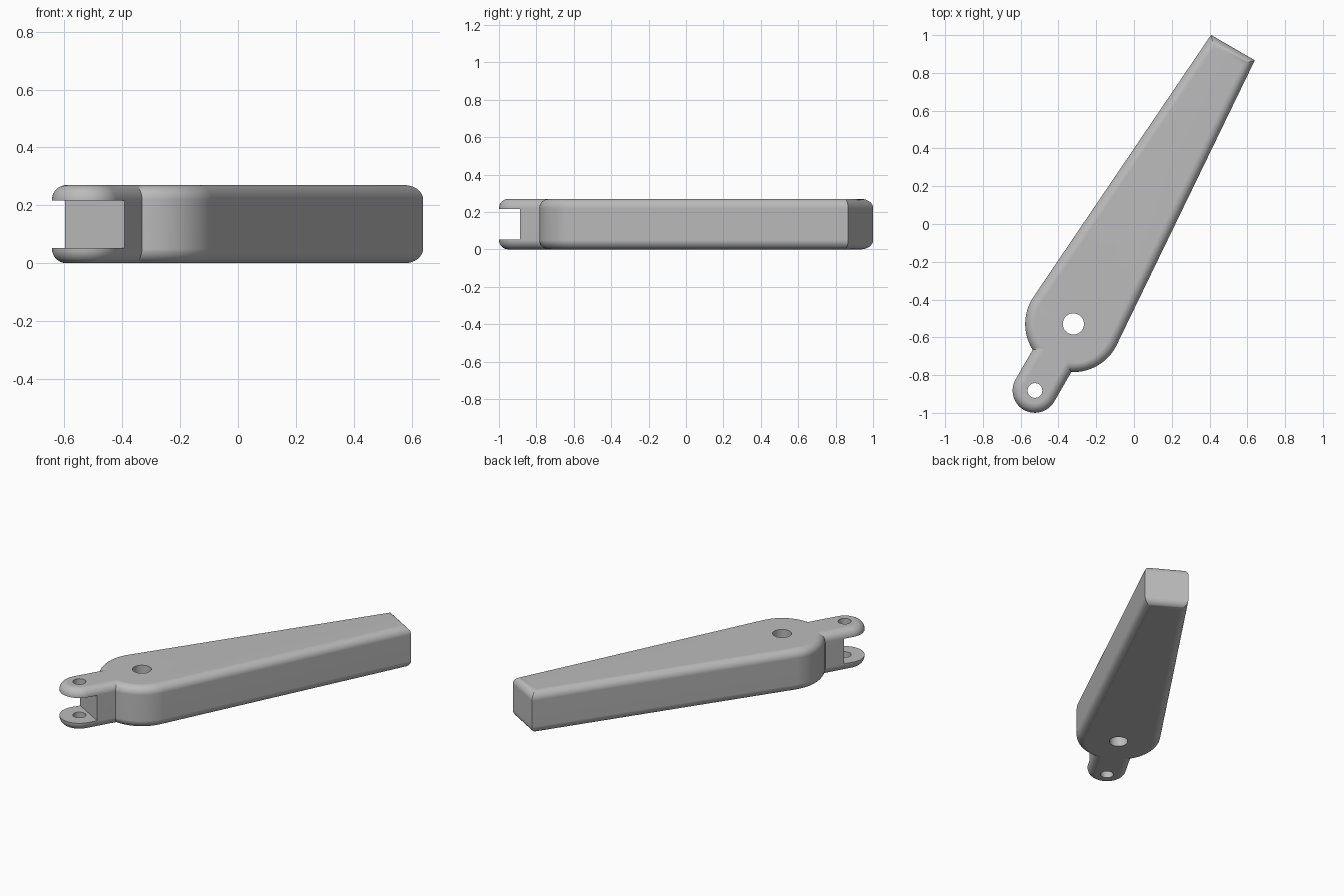
import bpy, bmesh, math
from mathutils import Matrix, Vector

if "Cube" in bpy.data.objects:
    bpy.data.objects.remove(bpy.data.objects["Cube"])

HEIGHT, FILLET = 0.27, 0.05
HUB_R, TAB_R = 0.255, 0.118
LENGTH, END_HALF = 1.689, 0.134      # hub centre to far end, half width there
TAB_DIST = 0.407                     # hub centre to tab hole
SLOT_BACK, PLATE = 0.06, 0.053
PLACE = Matrix.Translation((-0.321, -0.529, 0)) @ Matrix.Rotation(math.radians(60), 4, "Z")

grey = bpy.data.materials.new("plain_grey")
grey.use_nodes = True
grey.diffuse_color = (0.5, 0.5, 0.5, 1)
grey.node_tree.nodes["Principled BSDF"].inputs["Base Color"].default_value = (0.5, 0.5, 0.5, 1)


def arc(cx, radius, start, end, steps):
    return [(cx + radius * math.cos(a), radius * math.sin(a))
            for a in (start + (end - start) * i / steps for i in range(steps + 1))]


def outline(inset):
    """Lever outline, moved inwards by the inset."""
    r, h, x = HUB_R - inset, TAB_R - inset, LENGTH - inset
    tangent = math.atan2(END_HALF, LENGTH) + math.acos(HUB_R / math.hypot(LENGTH, END_HALF))
    y = (r - math.cos(tangent) * x) / math.sin(tangent)
    half = [(x, y)]
    half += arc(0, r, tangent, math.pi - math.asin(h / r), 20)
    half += arc(-TAB_DIST, h, math.pi / 2, math.pi, 16)
    return half + [(px, -py) for px, py in reversed(half[:-1])]


def make_object(name, bm):
    bmesh.ops.recalc_face_normals(bm, faces=bm.faces)
    bm.transform(PLACE)
    mesh = bpy.data.meshes.new(name)
    bm.to_mesh(mesh)
    bm.free()
    mesh.materials.append(grey)
    obj = bpy.data.objects.new(name, mesh)
    bpy.context.collection.objects.link(obj)
    return obj


# Lever body: stacked outlines with rounded top and bottom rims
steps = 8
rim = [(FILLET * (1 - math.sin(a)), FILLET * (1 - math.cos(a)))
       for a in (math.pi / 2 * i / steps for i in range(steps + 1))]
layers = rim + [(inset, HEIGHT - z) for inset, z in reversed(rim)]
bm = bmesh.new()
rings = [[bm.verts.new((x, y, z)) for x, y in outline(inset)] for inset, z in layers]
count = len(rings[0])
for low, high in zip(rings, rings[1:]):
    for i in range(count):
        j = (i + 1) % count
        bm.faces.new((low[i], low[j], high[j], high[i]))
bm.faces.new(rings[0][::-1])
bm.faces.new(rings[-1])
lever = make_object("lever_body", bm)


# Cutters: pivot hole, pin hole, fork slot
def hole_cutter(name, x, radius):
    bm = bmesh.new()
    bmesh.ops.create_cone(bm, cap_ends=True, segments=48, radius1=radius, radius2=radius,
                          depth=1, matrix=Matrix.Translation((x, 0, HEIGHT / 2)))
    return make_object(name, bm)


def slot_cutter():
    bm = bmesh.new()
    bmesh.ops.create_cube(bm, size=1)
    bmesh.ops.scale(bm, vec=Vector((0.4, 0.4, HEIGHT - 2 * PLATE)), verts=bm.verts)
    bmesh.ops.translate(bm, vec=Vector((SLOT_BACK - TAB_DIST - 0.2, 0, HEIGHT / 2)), verts=bm.verts)
    return make_object("slot_cutter", bm)


cutters = [slot_cutter(), hole_cutter("pivot_hole_cutter", 0, 0.056),
           hole_cutter("pin_hole_cutter", -TAB_DIST, 0.039)]
bpy.ops.object.select_all(action="DESELECT")
lever.select_set(True)
bpy.context.view_layer.objects.active = lever
for cutter in cutters:
    mod = lever.modifiers.new(cutter.name, "BOOLEAN")
    mod.operation, mod.solver, mod.object = "DIFFERENCE", "EXACT", cutter
    bpy.ops.object.modifier_apply(modifier=mod.name)
    bpy.data.objects.remove(cutter)

# Smooth rims, crisp edges
bpy.ops.object.shade_smooth_by_angle(angle=math.radians(30))
normals = lever.modifiers.new("weighted_normals", "WEIGHTED_NORMAL")
normals.keep_sharp = True
